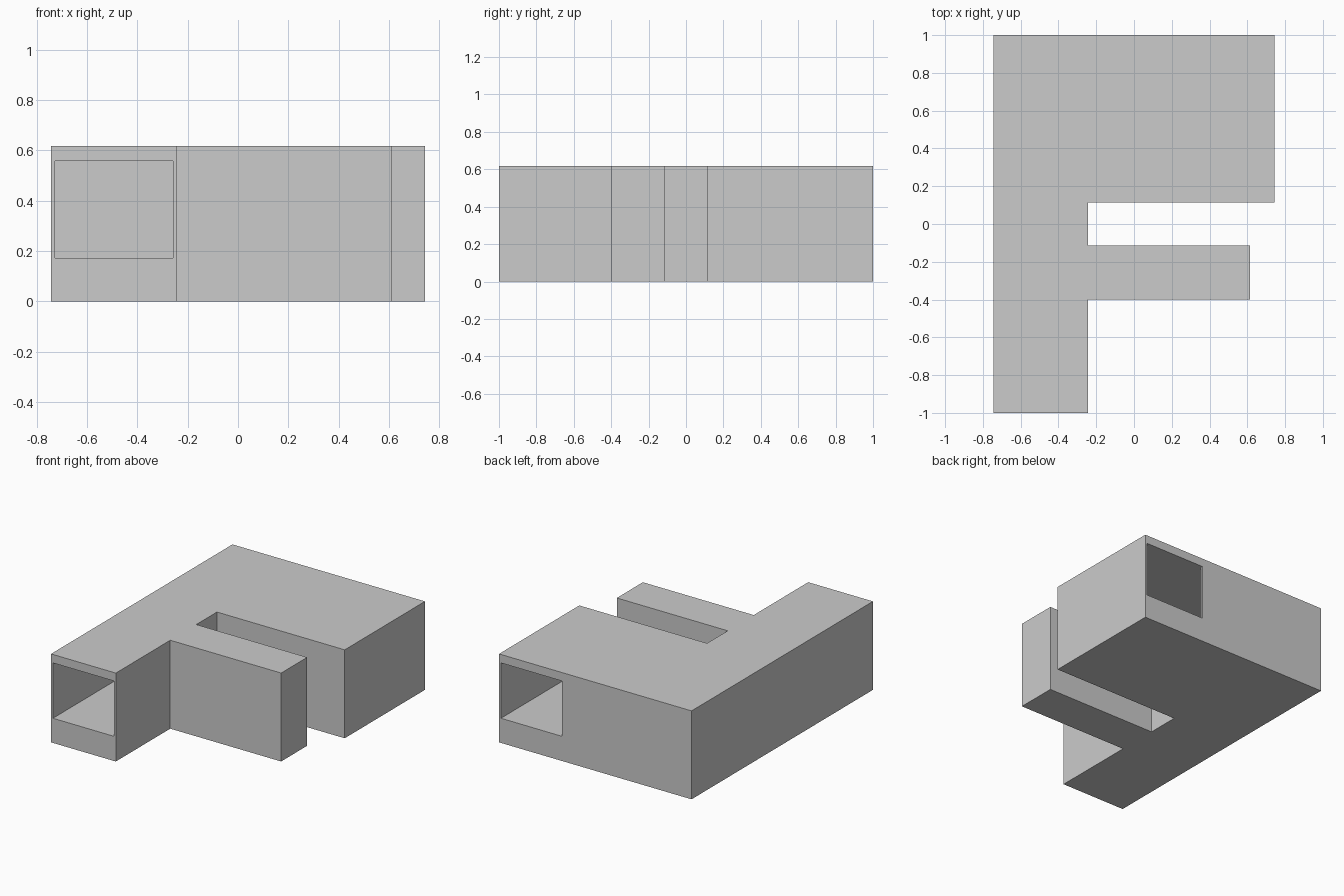
import bpy, bmesh

if "Cube" in bpy.data.objects:
    bpy.data.objects.remove(bpy.data.objects["Cube"])


def extrude_profile(name, points, z0, z1):
    """Prism from a plan outline between two heights."""
    bm = bmesh.new()
    base = bm.faces.new([bm.verts.new((x, y, z0)) for x, y in points])
    top = bmesh.ops.extrude_face_region(bm, geom=[base])["geom"]
    verts = [v for v in top if isinstance(v, bmesh.types.BMVert)]
    bmesh.ops.translate(bm, verts=verts, vec=(0, 0, z1 - z0))
    bmesh.ops.recalc_face_normals(bm, faces=bm.faces)
    mesh = bpy.data.meshes.new(name)
    bm.to_mesh(mesh)
    bm.free()
    obj = bpy.data.objects.new(name, mesh)
    bpy.context.collection.objects.link(obj)
    return obj


# Plan dimensions
W, LEG, BAR = 0.743, -0.243, 0.613
BAR_Y0, BAR_Y1, BLOCK_Y = -0.4, -0.113, 0.115
T = 0.015  # wall thickness


# Outer shell: leg, side bar and wide rear block
shell = extrude_profile("hollow_block", [
    (-W, -1), (LEG, -1), (LEG, BAR_Y0), (BAR, BAR_Y0), (BAR, BAR_Y1),
    (LEG, BAR_Y1), (LEG, BLOCK_Y), (W, BLOCK_Y), (W, 1), (-W, 1)], 0, 0.617)

# Inner passage: open at the front of the leg and at the back right
cutter = extrude_profile("passage_cutter", [
    (-W + T, -1.1), (LEG - T, -1.1), (LEG - T, BAR_Y0 + T),
    (BAR - T, BAR_Y0 + T), (BAR - T, BAR_Y1 - T), (LEG - T, BAR_Y1 - T),
    (LEG - T, BLOCK_Y + T), (W - T, BLOCK_Y + T), (W - T, 1.1),
    (-LEG + T, 1.1), (-LEG + T, 1 - T), (-W + T, 1 - T)], 0.172, 0.558)
cutter.hide_render = True

# Carve the passage and bake the result
cut = shell.modifiers.new("passage", "BOOLEAN")
cut.operation, cut.solver, cut.object = "DIFFERENCE", "EXACT", cutter
bpy.context.view_layer.objects.active = shell
shell.select_set(True)
bpy.ops.object.modifier_apply(modifier=cut.name)
bpy.data.objects.remove(cutter)
